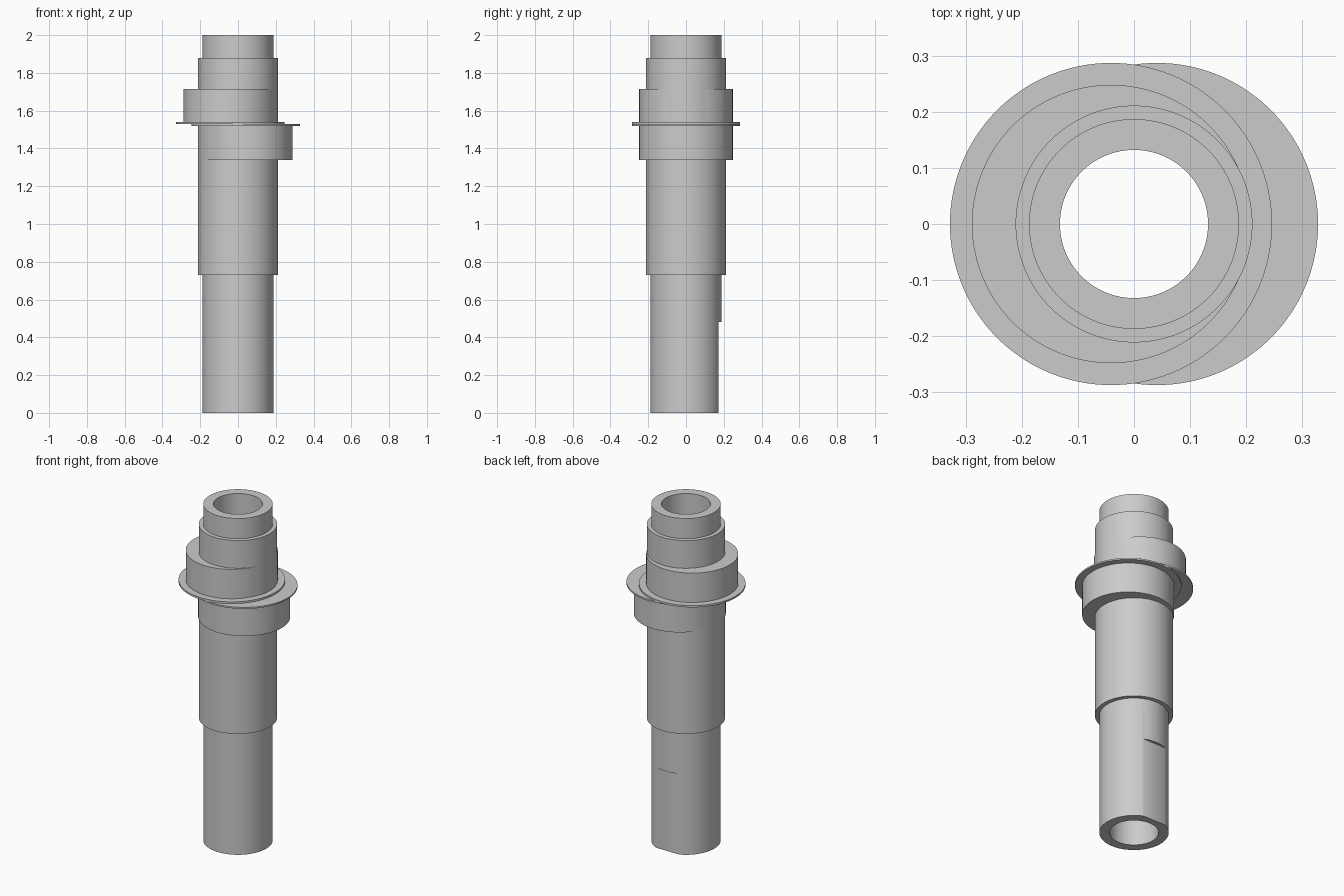
import bpy
import bmesh
import math
from mathutils import Matrix

if "Cube" in bpy.data.objects:
    bpy.data.objects.remove(bpy.data.objects["Cube"])

steel = bpy.data.materials.new("grey steel")
steel.diffuse_color = (0.6, 0.6, 0.6, 1)
steel.use_nodes = True
steel.node_tree.nodes["Principled BSDF"].inputs["Base Color"].default_value = steel.diffuse_color

OFFSET = 0.041   # throw of the eccentrics
SIDES = 128


def make_object(name, bm):
    mesh = bpy.data.meshes.new(name)
    bm.to_mesh(mesh)
    bm.free()
    mesh.materials.append(steel)
    obj = bpy.data.objects.new(name, mesh)
    bpy.context.collection.objects.link(obj)
    return obj


def cylinder(name, radius, z0, z1, x=0):
    bm = bmesh.new()
    bmesh.ops.create_cone(bm, cap_ends=True, segments=SIDES, radius1=radius,
                          radius2=radius, depth=z1 - z0,
                          matrix=Matrix.Translation((x, 0, (z0 + z1) / 2)))
    return make_object(name, bm)


def box(name, size, centre):
    bm = bmesh.new()
    bmesh.ops.create_cube(bm, size=1, matrix=Matrix.Translation(centre) @ Matrix.Diagonal((*size, 1)))
    return make_object(name, bm)


# Main shaft, onto which everything else is joined
shaft = cylinder("eccentric_shaft", 0.187, 0, 2)

joined = [
    cylinder("sleeve", 0.211, 0.73, 1.88),
    # Two opposed eccentric lobes
    cylinder("lower_lobe", 0.248, 1.34, 1.525, OFFSET),
    cylinder("upper_lobe", 0.248, 1.533, 1.715, -OFFSET),
    # Thin flanges between the lobes
    cylinder("lower_flange", 0.287, 1.52, 1.529, OFFSET),
    cylinder("upper_flange", 0.287, 1.529, 1.54, -OFFSET),
]
cut = [
    # Through bore, and the flat at the back of the lower end
    cylinder("bore_cutter", 0.132, -0.1, 2.1),
    box("flat_cutter", (0.6, 0.2, 0.58), (0, 0.271, 0.19)),
]

for parts, operation in ((joined, 'UNION'), (cut, 'DIFFERENCE')):
    for part in parts:
        mod = shaft.modifiers.new(part.name, 'BOOLEAN')
        mod.operation = operation
        mod.solver = 'EXACT'
        mod.object = part

bpy.context.view_layer.objects.active = shaft
shaft.select_set(True)
for mod in list(shaft.modifiers):
    bpy.ops.object.modifier_apply(modifier=mod.name)
for part in joined + cut:
    bpy.data.objects.remove(part)

bpy.ops.object.shade_smooth_by_angle(angle=math.radians(25))
